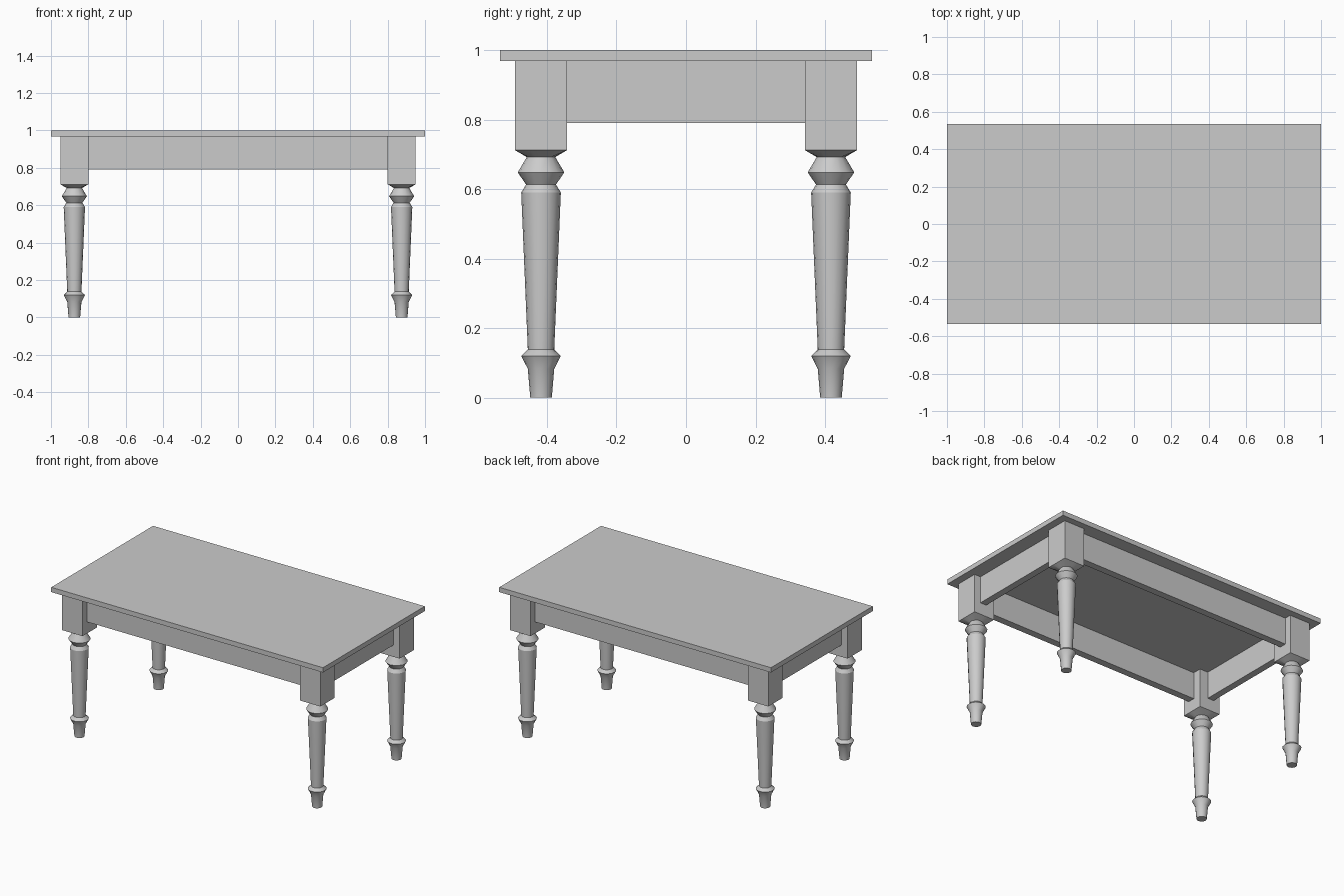
import bpy, bmesh
from math import cos, sin, tau, radians

if "Cube" in bpy.data.objects:
    bpy.data.objects.remove(bpy.data.objects["Cube"])

SIDES = 16
LEG_X, LEG_Y = 0.875, 0.417
BLOCK = 0.075      # half width of the square leg block


def finish(name, bm):
    bmesh.ops.recalc_face_normals(bm, faces=bm.faces)
    mesh = bpy.data.meshes.new(name)
    bm.to_mesh(mesh)
    bm.free()
    ob = bpy.data.objects.new(name, mesh)
    bpy.context.collection.objects.link(ob)
    bpy.ops.object.select_all(action='DESELECT')
    ob.select_set(True)
    bpy.context.view_layer.objects.active = ob
    bpy.ops.object.shade_smooth_by_angle(angle=radians(30))
    return ob


def box(name, x0, x1, y0, y1, z0, z1):
    bm = bmesh.new()
    bmesh.ops.create_cube(bm, size=1)
    for v in bm.verts:
        v.co.x = x1 if v.co.x > 0 else x0
        v.co.y = y1 if v.co.y > 0 else y0
        v.co.z = z1 if v.co.z > 0 else z0
    return finish(name, bm)


def leg(name, cx, cy):
    # turned profile: (height, radius), then a square block on top
    profile = [(0, .031), (.083, .038), (.12, .057), (.138, .038),
               (.59, .057), (.613, .043), (.648, .067), (.692, .041)]
    rings = [(z, r, False) for z, r in profile]
    rings += [(.712, BLOCK, True), (.968, BLOCK, True)]
    bm = bmesh.new()
    loops = []
    for z, r, square in rings:
        loop = []
        for i in range(SIDES):
            c, s = cos(tau * i / SIDES), sin(tau * i / SIDES)
            k = r / max(abs(c), abs(s)) if square else r
            loop.append(bm.verts.new((cx + c * k, cy + s * k, z)))
        loops.append(loop)
    for a, b in zip(loops, loops[1:]):
        for i in range(SIDES):
            j = (i + 1) % SIDES
            bm.faces.new((a[i], a[j], b[j], b[i]))
    bm.faces.new(loops[0][::-1])
    bm.faces.new(loops[-1])
    return finish(name, bm)


# table top
box("table_top", -1, 1, -.535, .535, .968, 1)

# four turned legs
for fb, sy in (("front", -1), ("back", 1)):
    for lr, sx in (("left", -1), ("right", 1)):
        leg(f"{fb}_{lr}_leg", sx * LEG_X, sy * LEG_Y)

# aprons set back from the outer faces of the leg blocks
for name, s in (("front", -1), ("back", 1)):
    y0, y1 = sorted((s * .40, s * .447))
    box(f"{name}_apron", -.81, .81, y0, y1, .79, .968)
for name, s in (("left", -1), ("right", 1)):
    x0, x1 = sorted((s * .86, s * .905))
    box(f"{name}_apron", x0, x1, -.352, .352, .79, .968)
